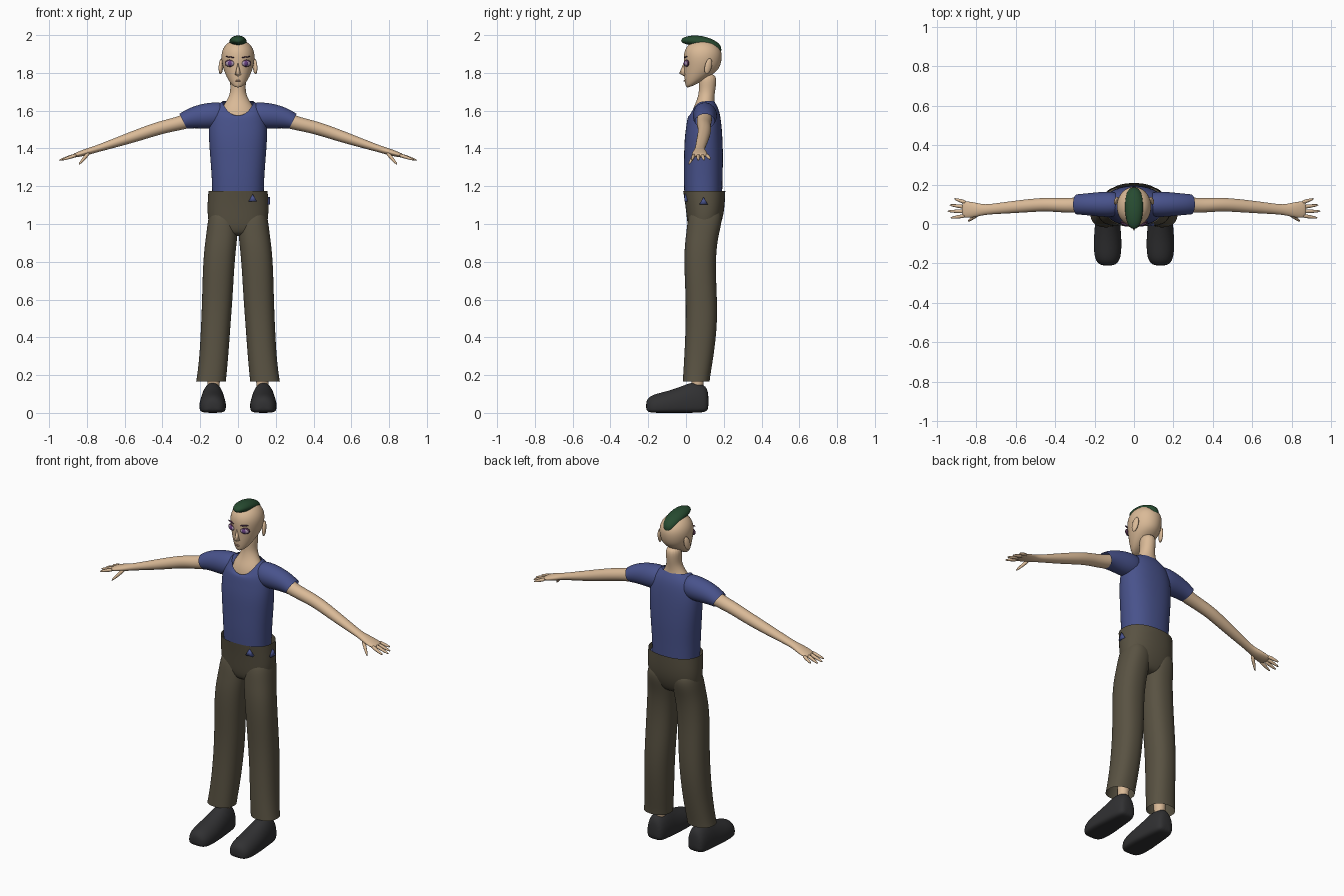
import bpy, bmesh, math
from mathutils import Vector, Matrix, Euler

if "Cube" in bpy.data.objects:
    bpy.data.objects.remove(bpy.data.objects["Cube"])


def material(name, r, g, b):
    m = bpy.data.materials.new(name)
    m.diffuse_color = (r, g, b, 1)
    m.use_nodes = True
    m.node_tree.nodes["Principled BSDF"].inputs["Base Color"].default_value = m.diffuse_color
    return m


SKIN = material("skin", .70, .49, .31)
LIP = material("lip", .55, .33, .22)
BLUE = material("blue cloth", .065, .085, .26)
BROWN = material("brown cloth", .10, .085, .055)
BLACK = material("black leather", .03, .03, .032)
GREEN = material("green hair", .02, .07, .03)
LILAC = material("eye lilac", .40, .30, .42)
PURPLE = material("iris purple", .13, .05, .22)
DARK = material("dark lash", .08, .03, .07)


def finish(name, bm, mat, mirror=False, subsurf=0):
    bmesh.ops.recalc_face_normals(bm, faces=bm.faces)
    for f in bm.faces:
        f.smooth = True
    me = bpy.data.meshes.new(name)
    bm.to_mesh(me)
    bm.free()
    me.materials.append(mat)
    ob = bpy.data.objects.new(name, me)
    bpy.context.collection.objects.link(ob)
    if mirror:
        ob.modifiers.new("mirror", 'MIRROR').use_clip = False
        ob.modifiers["mirror"].use_mirror_merge = False
    if subsurf:
        s = ob.modifiers.new("smooth", 'SUBSURF')
        s.levels = s.render_levels = subsurf
    return ob


def unit_ring(n=18, power=2.0):
    for i in range(n):
        a = 2 * math.pi * i / n
        c, s = math.cos(a), math.sin(a)
        yield (math.copysign(abs(c) ** (2 / power), c),
               math.copysign(abs(s) ** (2 / power), s))


def level_ring(z, x0, x1, y0, y1, tilt=0, drop=0, power=2.0):
    """Horizontal ring; tilt raises the back, drop scoops the front."""
    cx, hx, cy, hy = (x0 + x1) / 2, (x1 - x0) / 2, (y0 + y1) / 2, (y1 - y0) / 2
    return [Vector((cx + hx * c, cy + hy * s, z + tilt * s - drop * max(0, -s) ** 2))
            for c, s in unit_ring(power=power)]


def side_ring(x, cy, cz, hy, hz, lean=.3):
    """Ring across an arm, leaning with the arm's slope."""
    return [Vector((x + lean * hz * s, cy + hy * c, cz + hz * s)) for c, s in unit_ring(16)]


def front_ring(y, cx, hw, z0, z1, mid=.5, low=2.0):
    """Ring facing forward; low sets how flat the underside is."""
    m = z0 + (z1 - z0) * mid
    top, bottom = list(unit_ring(20)), list(unit_ring(20, low))
    return [Vector((cx + hw * t[0], y, m + (z1 - m) * t[1])) if t[1] >= 0
            else Vector((cx + hw * b[0], y, m + (m - z0) * b[1]))
            for t, b in zip(top, bottom)]


def loft(name, rings, mat, caps=(True, True), mirror=False, subsurf=2):
    bm = bmesh.new()
    vs = [[bm.verts.new(p) for p in r] for r in rings]
    n = len(vs[0])
    for a, b in zip(vs, vs[1:]):
        for i in range(n):
            j = (i + 1) % n
            bm.faces.new((a[i], a[j], b[j], b[i]))
    for ring, cap in zip((vs[0], vs[-1]), caps):
        if cap:
            bm.faces.new(ring)
    return finish(name, bm, mat, mirror, subsurf)


def ball(name, loc, size, mat, rot=(0, 0, 0), mirror=False):
    bm = bmesh.new()
    m = Matrix.LocRotScale(Vector(loc), Euler(rot), Vector(size))
    bmesh.ops.create_uvsphere(bm, u_segments=20, v_segments=12, radius=1, matrix=m)
    return finish(name, bm, mat, mirror)


def limb(name, points, radii, mat, mirror=True):
    """Tapered round tube along a few points."""
    pts = [Vector(p) for p in points]
    q = (pts[-1] - pts[0]).to_track_quat('Z', 'Y')
    rings = [[p + q @ Vector((r * c, r * s, 0)) for c, s in unit_ring(8)]
             for p, r in zip(pts, radii)]
    return loft(name, rings, mat, mirror=mirror, subsurf=1)


# Shirt body with scooped neckline
loft("shirt_body", [level_ring(z, -w, w, a, b, 0, d, 2.3) for z, w, a, b, d in [
    (1.15, .138, -.010, .193, 0), (1.25, .141, -.014, .195, 0), (1.35, .149, -.012, .198, 0),
    (1.45, .157, -.010, .195, 0), (1.52, .156, .000, .190, 0), (1.58, .146, .006, .182, .02),
    (1.62, .126, .012, .170, .05), (1.65, .085, .020, .150, .078)]],
    BLUE, (False, False))

# Short sleeves
loft("sleeves", [side_ring(*r) for r in [
    (.06, .10, 1.578, .058, .066, 0), (.13, .10, 1.575, .068, .072, 0),
    (.20, .10, 1.570, .061, .065, .1), (.26, .10, 1.557, .055, .051, .3),
    (.29, .10, 1.544, .052, .040, .5)]], BLUE, (True, False), True)

# Neck and upper chest
loft("neck", [level_ring(z, -w, w, a, b) for z, w, a, b in [
    (1.50, .125, .022, .170), (1.58, .100, .026, .162), (1.62, .085, .040, .155),
    (1.65, .062, .055, .150), (1.69, .042, .067, .152), (1.73, .041, .068, .160),
    (1.80, .045, .065, .165)]], SKIN)

# Head, from the chin up
loft("head", [level_ring(z, -w, w, a, b, t) for z, w, a, b, t in [
    (1.730, .020, .006, .060, .012), (1.752, .045, -.004, .115, .022),
    (1.790, .067, -.010, .158, .014), (1.830, .082, -.011, .182, 0),
    (1.880, .091, -.015, .193, 0), (1.920, .086, -.010, .189, 0),
    (1.952, .066, .012, .165, 0), (1.972, .035, .045, .130, 0)]], SKIN)

# Nose: a slim wedge running down to a pointed tip
bm = bmesh.new()
v = [bm.verts.new(p) for p in [(0, -.012, 1.855), (-.017, -.004, 1.79), (.017, -.004, 1.79),
                               (0, -.036, 1.797), (0, -.006, 1.780)]]
for f in [(0, 1, 3), (0, 3, 2), (1, 4, 3), (4, 2, 3), (0, 2, 4, 1)]:
    bm.faces.new([v[i] for i in f])
finish("nose", bm, SKIN)

# Face details
ball("lips", (0, -.008, 1.758), (.017, .006, .004), LIP)
ball("ears", (.090, .118, 1.835), (.011, .019, .043), SKIN, (-.25, 0, .35), True)
ball("eye_rims", (.043, .004, 1.851), (.028, .010, .019), DARK, (0, 0, .3), True)
ball("eyes", (.043, .001, 1.850), (.024, .010, .015), LILAC, (0, 0, .3), True)
ball("irises", (.042, -.003, 1.850), (.013, .009, .014), PURPLE, (0, 0, .3), True)
ball("eyebrows", (.043, -.002, 1.884), (.025, .006, .003), DARK, (0, -.12, .3), True)

# Crest of hair
loft("hair_crest", [front_ring(y, 0, w, a, b) for y, w, a, b in [
    (-.026, .012, 1.960, 1.980), (.00, .036, 1.952, 1.995), (.06, .047, 1.935, 2.001),
    (.12, .047, 1.925, 1.988), (.165, .037, 1.905, 1.966), (.188, .015, 1.905, 1.940)]], GREEN)

# Arms down to the palms
loft("arms", [side_ring(*r) for r in [
    (.18, .100, 1.575, .045, .045), (.30, .095, 1.535, .039, .036), (.37, .095, 1.520, .037, .034),
    (.45, .100, 1.498, .035, .033), (.55, .092, 1.463, .034, .030), (.68, .080, 1.420, .029, .022),
    (.76, .072, 1.394, .025, .017), (.80, .072, 1.382, .037, .018), (.85, .073, 1.367, .044, .013),
    (.875, .074, 1.360, .038, .009)]], SKIN, mirror=True)

# Fingers and thumb
for name, base, tip in [("little_fingers", (.850, .108, 1.367), (.915, .129, 1.343)),
                        ("ring_fingers", (.855, .086, 1.366), (.940, .097, 1.337)),
                        ("middle_fingers", (.855, .064, 1.366), (.950, .065, 1.336)),
                        ("index_fingers", (.850, .043, 1.367), (.935, .030, 1.338)),
                        ("thumbs", (.785, .055, 1.383), (.845, .012, 1.312))]:
    a, b = Vector(base), Vector(tip)
    limb(name, [a, a.lerp(b, .5), b], [.012, .010, .005], SKIN)

# Trouser seat
loft("trouser_seat", [level_ring(z, -w, w, a, b, power=2.3) for z, w, a, b in [
    (.935, .090, .035, .145), (.965, .148, .012, .172), (1.03, .163, .003, .197),
    (1.10, .165, -.005, .207), (1.176, .159, -.017, .210)]], BROWN, (True, False))

# Flared trouser legs
loft("trouser_legs", [level_ring(*r, power=2.3) for r in [
    (.165, .063, .223, -.018, .126), (.20, .060, .217, -.016, .130), (.30, .050, .205, -.010, .147),
    (.45, .040, .197, -.003, .166), (.60, .028, .191, -.002, .166), (.75, .020, .188, -.010, .158),
    (.87, .010, .180, -.010, .162), (.95, .000, .168, .000, .175), (1.03, .000, .160, .008, .197),
    (1.09, .020, .140, .035, .175)]], BROWN, (False, True), True)

# Blue shirt corners showing through the trousers at the hip
for name, loc, turn in [("front_shirt_corner", (.078, .000, 1.132), 0),
                        ("side_shirt_corner", (.160, .093, 1.117), math.pi / 2)]:
    bm = bmesh.new()
    m = (Matrix.Translation(loc) @ Matrix.Rotation(turn, 4, 'Z')
         @ Matrix.Rotation(math.pi / 2, 4, 'X') @ Matrix.Rotation(math.pi / 2, 4, 'Z'))
    bmesh.ops.create_cone(bm, segments=3, radius1=.026, radius2=.026, depth=.018,
                          cap_ends=True, matrix=m @ Matrix.Rotation(-math.pi / 2, 4, 'Z'))
    finish(name, bm, BLUE)

# Ankles
limb("ankles", [(.130, .060, .10), (.128, .062, .18), (.125, .065, .30)], [.036, .035, .042], SKIN)

# Rounded shoes with flat soles
loft("shoes", [front_ring(y, .134, w, a, b, .35, 4.0) for y, w, a, b in [
    (.120, .034, .018, .110), (.100, .054, .002, .152), (.040, .062, 0, .168),
    (-.020, .066, 0, .143), (-.090, .072, 0, .118), (-.160, .069, 0, .102),
    (-.195, .056, .002, .086), (-.212, .030, .015, .062)]], BLACK, mirror=True)
